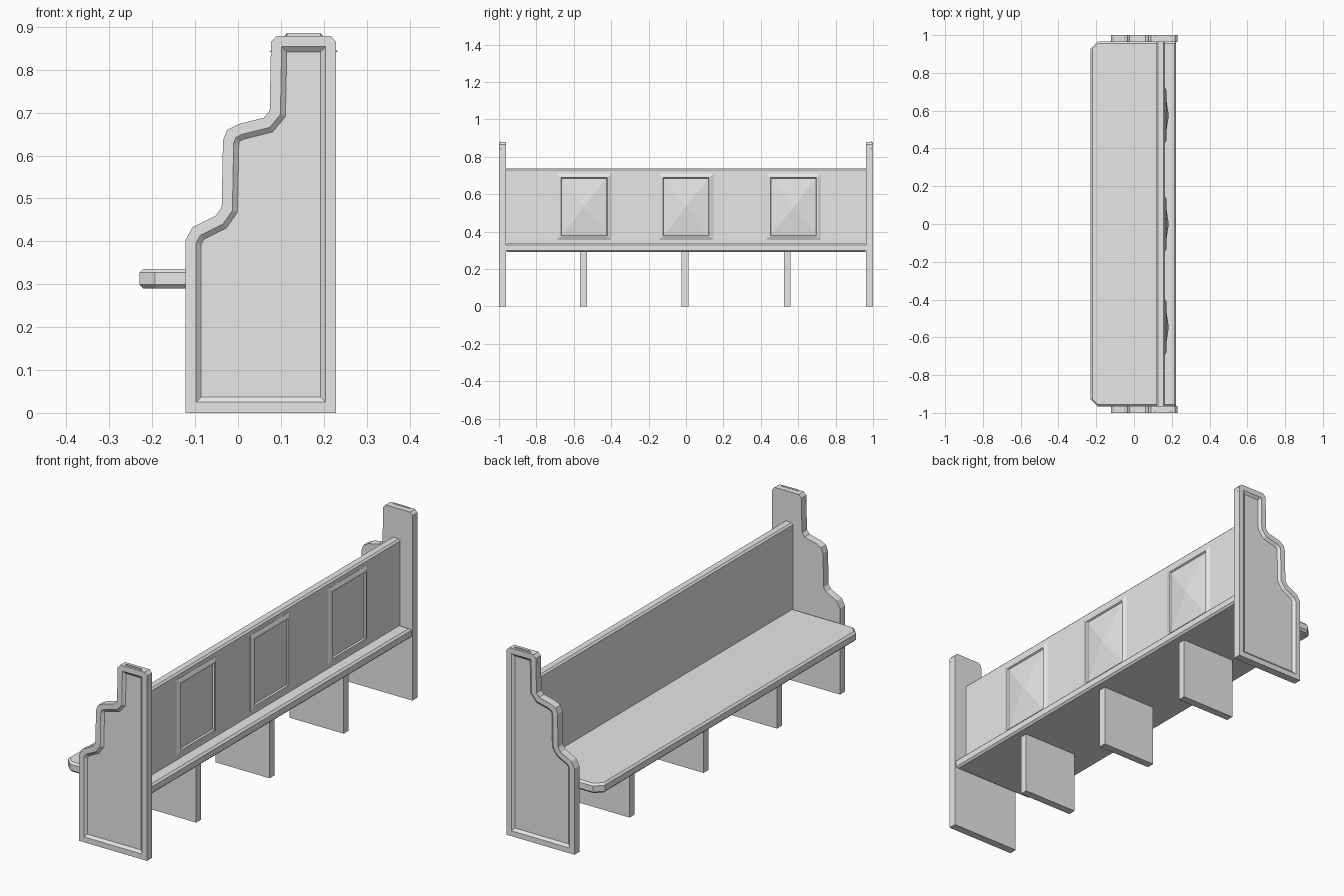
import bpy
import bmesh

if "Cube" in bpy.data.objects:
    bpy.data.objects.remove(bpy.data.objects["Cube"], do_unlink=True)

GREY = (0.8, 0.8, 0.8, 1)
grey = bpy.data.materials.new("plain_grey")
grey.use_nodes = True
grey.diffuse_color = GREY
grey.node_tree.nodes["Principled BSDF"].inputs["Base Color"].default_value = GREY


def finish(bm, name):
    """Turn a bmesh into a named, flat-shaded object."""
    bmesh.ops.recalc_face_normals(bm, faces=bm.faces)
    mesh = bpy.data.meshes.new(name)
    bm.to_mesh(mesh)
    bm.free()
    mesh.materials.append(grey)
    obj = bpy.data.objects.new(name, mesh)
    bpy.context.collection.objects.link(obj)
    return obj


def prism(points, offset):
    """Closed solid from an outline pushed along an offset vector."""
    bm = bmesh.new()
    base = bm.faces.new([bm.verts.new(p) for p in points])
    new = bmesh.ops.extrude_face_region(bm, geom=[base], use_keep_orig=True)["geom"]
    verts = [g for g in new if isinstance(g, bmesh.types.BMVert)]
    bmesh.ops.translate(bm, verts=verts, vec=offset)
    bmesh.ops.recalc_face_normals(bm, faces=bm.faces)
    return bm


def box(x0, x1, y0, y1, z0, z1):
    return prism([(x0, y0, z0), (x1, y0, z0), (x1, y1, z0), (x0, y1, z0)],
                 (0, 0, z1 - z0))


def inset(bm, face, width, depth):
    bmesh.ops.inset_region(bm, faces=[face], thickness=width, depth=depth,
                           use_even_offset=True, use_boundary=True)


# Stepped end panels with a sunken field on the outer side
OUTLINE = [(-0.123, 0), (-0.123, 0.402), (-0.106, 0.433), (-0.052, 0.46),
           (-0.038, 0.48), (-0.035, 0.635), (-0.025, 0.66), (0, 0.673),
           (0.06, 0.688), (0.074, 0.705), (0.077, 0.865), (0.09, 0.879),
           (0.216, 0.879), (0.229, 0.865), (0.229, 0)]
for side, name in ((1, "left_end_panel"), (-1, "right_end_panel")):
    bm = prism([(x, side * 0.963, z) for x, z in OUTLINE], (0, side * 0.037, 0))
    outer = max(bm.faces, key=lambda f: side * f.normal.y)
    inset(bm, outer, 0.025, 0)
    inset(bm, outer, 0.012, -0.01)
    finish(bm, name)

# Seat with clipped front corners and chamfered rims
END = 0.965
bm = prism([(0.223, -END, 0.29), (0.223, END, 0.29), (-0.194, END, 0.29),
            (-0.23, END - 0.036, 0.29), (-0.23, 0.036 - END, 0.29),
            (-0.194, -END, 0.29)], (0, 0, 0.046))
rims = [e for e in bm.edges if abs(e.verts[0].co.z - e.verts[1].co.z) < 0.001]
bmesh.ops.bevel(bm, geom=rims, offset=0.009, segments=1, affect='EDGES')
finish(bm, "seat")

# Backrest with chamfered top
bm = box(0.12, 0.165, -END, END, 0.33, 0.738)
top = [e for e in bm.edges if all(v.co.z > 0.7 for v in e.verts)
       and abs(e.verts[0].co.y - e.verts[1].co.y) > 1]
bmesh.ops.bevel(bm, geom=top, offset=0.008, segments=1, affect='EDGES')
finish(bm, "backrest")

# Framed pyramid panels on the rear of the backrest
for i, y in enumerate((-0.545, 0, 0.575)):
    bm = box(0.155, 0.166, y - 0.146, y + 0.146, 0.354, 0.711)
    rear = max(bm.faces, key=lambda f: f.normal.x)
    inset(bm, rear, 0.016, 0.007)
    inset(bm, rear, 0.006, 0)
    inset(bm, rear, 0.004, -0.007)
    peak = bmesh.ops.poke(bm, faces=[rear])["verts"]
    bmesh.ops.translate(bm, verts=peak, vec=(0.018, 0, 0))
    finish(bm, f"pyramid_panel_{i + 1}")

# Support boards beneath the seat
for i, y in enumerate((-0.548, -0.005, 0.542)):
    finish(box(-0.1, 0.18, y - 0.018, y + 0.018, 0, 0.3), f"support_board_{i + 1}")
